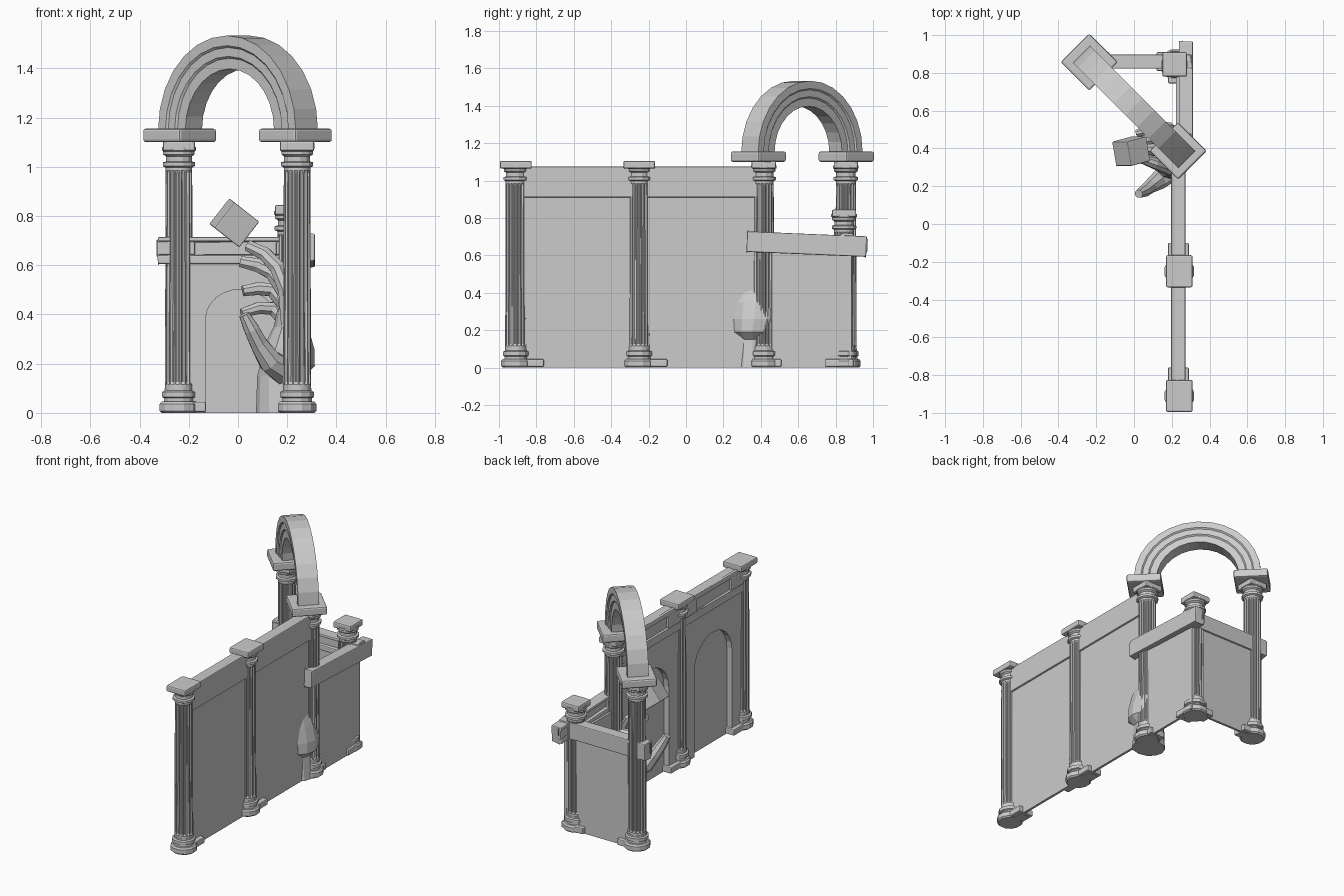
import bpy, bmesh, math
from mathutils import Vector, Matrix

if "Cube" in bpy.data.objects:
    bpy.data.objects.remove(bpy.data.objects["Cube"])


def finish(name, bm, mat=None, bevel=0):
    bmesh.ops.recalc_face_normals(bm, faces=bm.faces)
    me = bpy.data.meshes.new(name)
    bm.to_mesh(me)
    bm.free()
    ob = bpy.data.objects.new(name, me)
    bpy.context.collection.objects.link(ob)
    if mat is not None:
        ob.matrix_world = mat
    if bevel:
        m = ob.modifiers.new("bevel", 'BEVEL')
        m.width, m.segments, m.limit_method = bevel, 2, 'ANGLE'
    return ob


def add_box(bm, x0, x1, y0, y1, z0, z1):
    m = Matrix.Translation(((x0 + x1) / 2, (y0 + y1) / 2, (z0 + z1) / 2))
    m = m @ Matrix.Diagonal((x1 - x0, y1 - y0, z1 - z0, 1))
    bmesh.ops.create_cube(bm, size=1, matrix=m)


def box(name, *ext, mat=None, bevel=0.006):
    bm = bmesh.new()
    add_box(bm, *ext)
    return finish(name, bm, mat, bevel)


def skin(bm, rings):
    # join equal-sized rings of points into a capped tube
    vs = [[bm.verts.new(p) for p in r] for r in rings]
    n = len(vs[0])
    for a, b in zip(vs, vs[1:]):
        for i in range(n):
            bm.faces.new((a[i], a[(i + 1) % n], b[(i + 1) % n], b[i]))
    bm.faces.new(vs[0])
    bm.faces.new(vs[-1])


def ring(r, z, n, flute=0):
    out = []
    for i in range(n):
        a = math.tau * (i + 0.5) / n
        k = r - (flute if i % 4 > 1 else 0)
        out.append((k * math.cos(a), k * math.sin(a), z))
    return out


def column(name, x, y, h=1.0, cap=(0.14, 0.17)):
    # fluted shaft between a turned base and a turned capital
    mat = Matrix.Translation((x, y, 0))
    bm = bmesh.new()
    skin(bm, [ring(r, z, 12) for r, z in (
        (0.072, 0), (0.081, 0.008), (0.081, 0.036), (0.073, 0.046), (0.063, 0.047),
        (0.063, 0.06), (0.071, 0.064), (0.071, 0.085), (0.06, 0.09), (0.06, 0.1))])
    finish(name + "_base", bm, mat)
    bm = bmesh.new()
    skin(bm, [ring(0.057, 0.095, 64), ring(0.057, 0.115, 64), ring(0.057, 0.125, 64, 0.007),
              ring(0.054, h - 0.025, 64, 0.007), ring(0.054, h - 0.015, 64), ring(0.054, h, 64)])
    finish(name + "_shaft", bm, mat)
    bm = bmesh.new()
    skin(bm, [ring(r, h + z, 12) for r, z in (
        (0.058, -0.002), (0.068, 0.003), (0.068, 0.018), (0.054, 0.022), (0.054, 0.042),
        (0.066, 0.05), (0.066, 0.062), (0.071, 0.066), (0.071, 0.08))])
    finish(name + "_neck", bm, mat)
    a, b = cap[0] / 2, cap[1] / 2
    box(name + "_capital", -a, a, -b, b, h + 0.064, h + 0.105, mat=mat, bevel=0.008)


def wall(name, pos, angle, length, k=1.0, beam_len=None, beam_shift=(0, 0), tilt=0):
    # local x runs along the wall, local +y is the plain outer side
    mat = Matrix.Translation((*pos, 0)) @ Matrix.Rotation(angle, 4, 'Z')
    L, s = length / 2, length / 0.66
    box(name + "_panel", -L, L, 0.008, 0.024, 0, 0.93 * k, mat=mat, bevel=0)
    # inner layer with an arched opening
    w, spring = 0.195 * s, 0.755 * k - 0.185 * k
    pts = [(-L, 0), (-w, 0)]
    for i in range(13):
        t = math.pi * (1 - i / 12)
        pts.append((w * math.cos(t), spring + 0.185 * k * math.sin(t)))
    pts += [(w, 0), (L, 0), (L, 0.93 * k), (-L, 0.93 * k)]
    bm = bmesh.new()
    skin(bm, [[(x, y, z) for x, z in pts] for y in (-0.028, 0.008)])
    finish(name + "_arched_layer", bm, mat)
    # entablature beam with a sunk slot on the inner side
    B = (beam_len or length) / 2
    z0, z1 = 0.91 * k, 1.075 * k
    zc, hz = (z0 + z1) / 2, (z1 - z0) / 2
    bmat = mat @ Matrix.Translation((*beam_shift, zc)) @ Matrix.Rotation(tilt, 4, 'Y')
    bm = bmesh.new()
    add_box(bm, -B, B, -0.018, 0.037, -hz, hz)
    q = hz * 0.35
    add_box(bm, -B, B, -0.038, -0.018, -hz, -q)
    add_box(bm, -B, B, -0.038, -0.018, hz - q, hz)
    for e in (-1, 1):
        x0, x1 = sorted((e * B, e * (B - 0.15)))
        add_box(bm, x0, x1, -0.038, -0.018, -q, hz - q)
    bmesh.ops.remove_doubles(bm, verts=bm.verts, dist=1e-5)
    finish(name + "_beam", bm, bmat, 0.006)


# Columns
column("front_column", 0.24, -0.91)
column("middle_column", 0.24, -0.25)
column("arch_column_right", 0.24, 0.415, cap=(0.13, 0.13))
column("arch_column_left", -0.24, 0.855, cap=(0.13, 0.13))
column("corner_short_column", 0.215, 0.845, h=0.74, cap=(0.13, 0.13))

# Foot blocks beside the columns
for i, y in enumerate((-0.91, -0.25, 0.36, 0.745)):
    box(f"foot_block_{i}", 0.18, 0.29, y, y + 0.15, 0.004, 0.045)
box("foot_block_back_left", -0.24, -0.13, 0.81, 0.91, 0.004, 0.045)
box("foot_block_back_right", 0.12, 0.25, 0.81, 0.91, 0.004, 0.045)

# Walls: two tall bays, then a lower broken corner
R = -math.pi / 2
wall("bay_front", (0.235, -0.58), R, 0.66)
wall("bay_middle", (0.235, 0.08), R, 0.66)
wall("bay_broken", (0.25, 0.645), R, 0.48, 0.665, 0.64, (0, 0.025), math.radians(-2.4))
wall("bay_back", (0.01, 0.86), 0, 0.48, 0.665, 0.63, (-0.02, 0))

# Diagonal arch: moulded section swept over a half circle
diag = Matrix.Translation((0, 0.62, 0)) @ Matrix.Rotation(-math.pi / 4, 4, 'Z')
half = [(0.255, 0.048), (0.30, 0.048), (0.308, 0.056), (0.345, 0.056), (0.353, 0.064), (0.395, 0.064)]
section = half + [(r, -d) for r, d in reversed(half)]
bm = bmesh.new()
skin(bm, [[(r * math.cos(t), d, 1.15 + 0.97 * r * math.sin(t)) for r, d in section]
          for t in (math.pi * i / 14 for i in range(15))])
finish("arch", bm, diag)
for side, x in (("left", -0.335), ("right", 0.33)):
    box("arch_impost_" + side, x - 0.107, x + 0.107, -0.107, 0.107, 1.10, 1.155, mat=diag, bevel=0.01)


# Giant hand rising through the wall
def tube(name, path, sides=8):
    bm = bmesh.new()
    pts = [Vector(p[:3]) for p in path]
    rings = []
    for i, p in enumerate(pts):
        t = (pts[min(i + 1, len(pts) - 1)] - pts[max(i - 1, 0)]).normalized()
        u = (Vector((0, 1, 0)) - t * t.y).normalized()
        v = t.cross(u)
        r = path[i][3]
        rings.append([p + r * (u * math.cos(a) + v * math.sin(a))
                      for a in (math.tau * (j + 0.5) / sides for j in range(sides))])
    skin(bm, rings)
    return finish(name, bm)


bm = bmesh.new()
palm = [(0.18, 0.355, 0, 0.107, 0.095), (0.175, 0.355, 0.15, 0.097, 0.088),
        (0.20, 0.355, 0.19, 0.112, 0.115), (0.205, 0.365, 0.26, 0.105, 0.13),
        (0.215, 0.375, 0.35, 0.07, 0.135), (0.21, 0.375, 0.42, 0.05, 0.12)]
skin(bm, [[(x + rx * math.cos(a), y + ry * math.sin(a), z)
           for a in (math.tau * j / 12 for j in range(12))] for x, y, z, rx, ry in palm])
finish("hand_palm", bm)
fingers = {
    "index": [(0.21, 0.28, 0.36, 0.038), (0.195, 0.285, 0.50, 0.034), (0.16, 0.30, 0.59, 0.033),
              (0.11, 0.32, 0.645, 0.03), (0.04, 0.345, 0.68, 0.024)],
    "middle": [(0.21, 0.35, 0.36, 0.038), (0.19, 0.37, 0.49, 0.034), (0.14, 0.385, 0.57, 0.033),
               (0.08, 0.395, 0.60, 0.03), (0.01, 0.40, 0.615, 0.024)],
    "ring": [(0.21, 0.42, 0.34, 0.036), (0.19, 0.445, 0.44, 0.033), (0.14, 0.455, 0.50, 0.032),
             (0.08, 0.45, 0.505, 0.028), (0.02, 0.44, 0.495, 0.023)],
    "little": [(0.21, 0.48, 0.30, 0.034), (0.185, 0.51, 0.38, 0.03), (0.14, 0.515, 0.425, 0.029),
               (0.08, 0.50, 0.425, 0.026), (0.015, 0.48, 0.405, 0.02)],
    "thumb": [(0.19, 0.28, 0.17, 0.06), (0.13, 0.23, 0.21, 0.05), (0.085, 0.20, 0.28, 0.038),
              (0.055, 0.175, 0.34, 0.033), (0.025, 0.16, 0.40, 0.023)],
}
for n, path in fingers.items():
    tube("hand_" + n, path)

# Tumbling block above the fingers
rot = Matrix.Rotation(math.radians(38), 4, 'Y') @ Matrix.Rotation(math.radians(12), 4, 'Z')
box("floating_block", *(-0.066, 0.066) * 3, mat=Matrix.Translation((-0.015, 0.385, 0.772)) @ rot, bevel=0.005)
